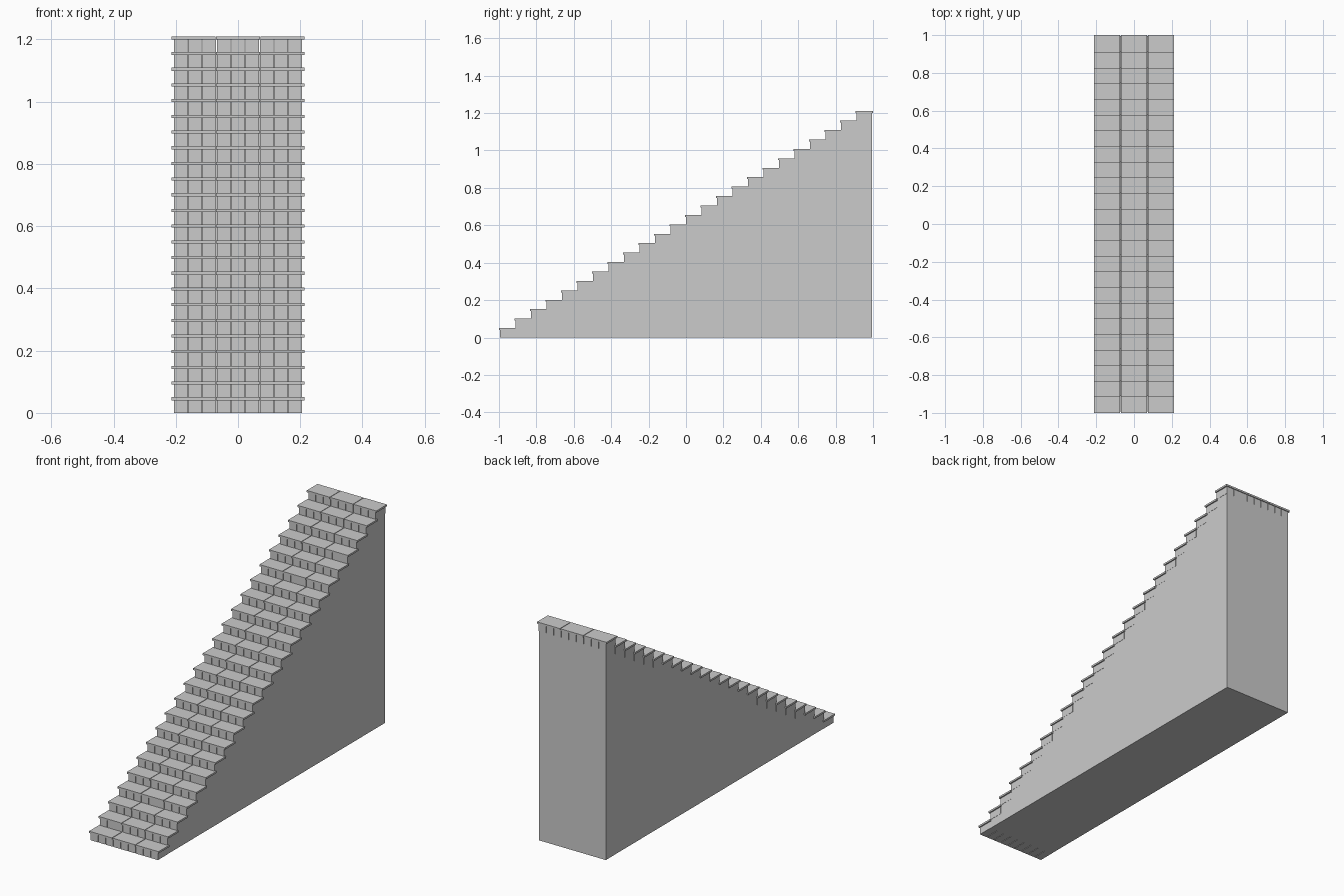
import bpy
import bmesh
from mathutils import Matrix, Vector

if "Cube" in bpy.data.objects:
    bpy.data.objects.remove(bpy.data.objects["Cube"])

STEPS = 24
DEPTH = 0.094                      # tread depth
RUN = (2.0 - DEPTH) / (STEPS - 1)  # step spacing along y
RISE = 1.21 / STEPS
SLAB = 0.01                        # tread slab thickness
LIP = 0.005                        # overhang of tread over blocks
GAP = 0.003                        # joint between pieces


def add_box(bm, lo, hi):
    lo, hi = Vector(lo), Vector(hi)
    m = Matrix.Translation((lo + hi) / 2) @ Matrix.Diagonal((*(hi - lo), 1))
    bmesh.ops.create_cube(bm, size=1, matrix=m)


def add_row(bm, half, count, y0, y1, z0, z1):
    """Row of boxes across x with thin joints between them."""
    pitch = (2 * half + GAP) / count
    for i in range(count):
        x = -half + i * pitch
        add_box(bm, (x, y0, z0), (x + pitch - GAP, y1, z1))


def finish(bm, name):
    bmesh.ops.recalc_face_normals(bm, faces=bm.faces)
    mesh = bpy.data.meshes.new(name)
    bm.to_mesh(mesh)
    bm.free()
    bpy.context.collection.objects.link(bpy.data.objects.new(name, mesh))


# tread slabs (three per step) and riser blocks (nine per step)
treads, blocks = bmesh.new(), bmesh.new()
for k in range(STEPS):
    y, z = -1 + k * RUN, k * RISE
    add_row(treads, 0.213, 3, y, y + DEPTH, z + RISE - SLAB, z + RISE)
    add_row(blocks, 0.206, 9, y + LIP, y + DEPTH - LIP, z, z + RISE - SLAB)
finish(treads, "tread_slabs")
finish(blocks, "riser_blocks")

# solid stepped wedge supporting the stairs
profile = [(-1 + DEPTH - LIP, 0)]
for k in range(1, STEPS):
    y = -1 + (k - 1) * RUN + DEPTH - LIP
    profile += [(y, k * RISE)] if k == 1 else [(y, (k - 1) * RISE), (y, k * RISE)]
back = 1 - LIP
profile += [(back, (STEPS - 1) * RISE), (back, 0)]
bm = bmesh.new()
face = bm.faces.new([bm.verts.new((-0.205, y, z)) for y, z in profile])
ext = bmesh.ops.extrude_face_region(bm, geom=[face], use_keep_orig=True)
bmesh.ops.translate(bm, vec=(0.41, 0, 0),
                    verts=[g for g in ext["geom"] if isinstance(g, bmesh.types.BMVert)])
finish(bm, "support_wall")
